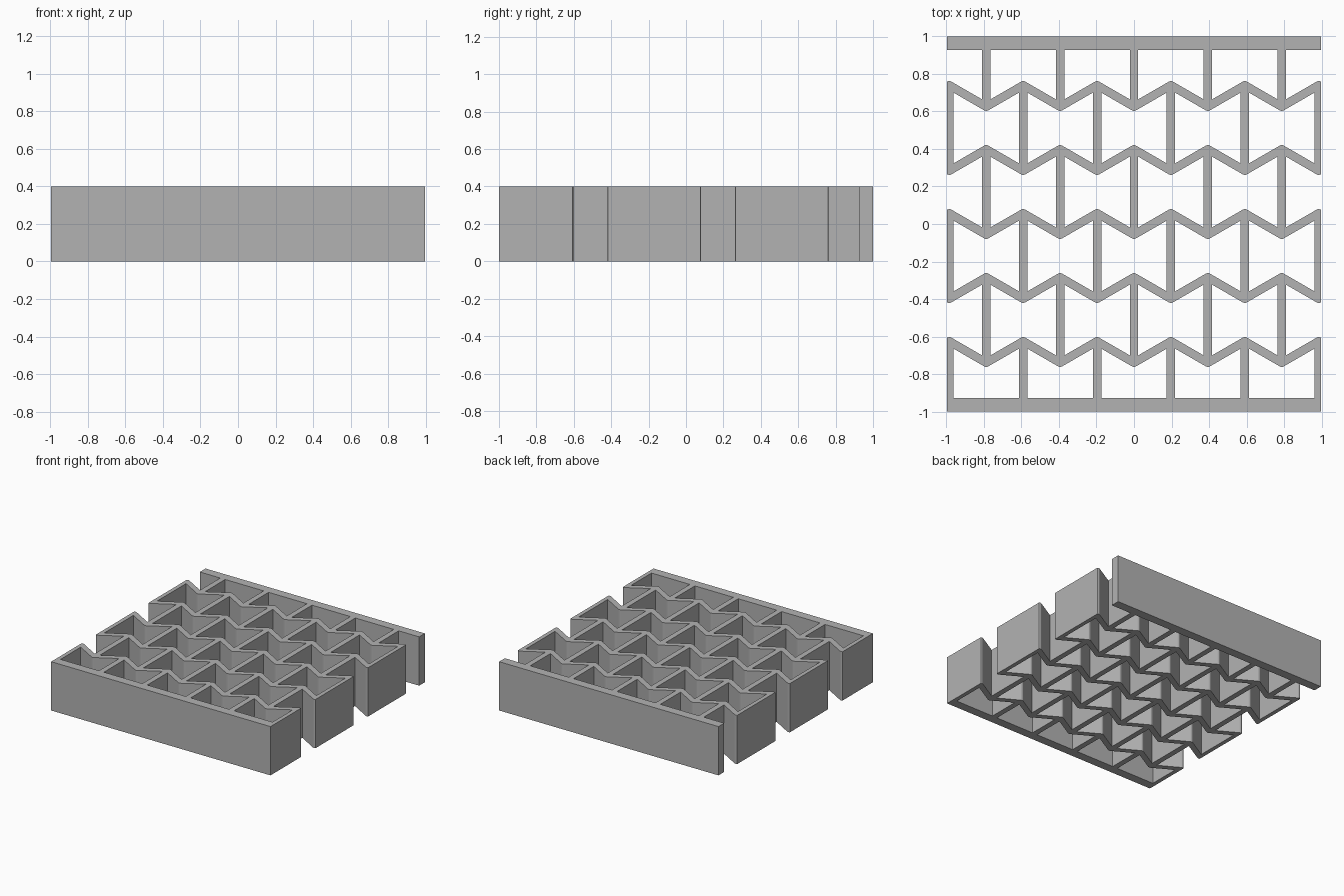
import bpy, bmesh, math

cube = bpy.data.objects.get("Cube")
if cube:
    bpy.data.objects.remove(cube, do_unlink=True)

HEIGHT = 0.4        # block height
HALF_X = 0.995      # half width of the block
PITCH = 0.1968      # half the spacing of the upright walls
ROW = 0.341         # spacing of the zigzag walls
R = 0.0225          # half wall thickness
RAIL = 0.926        # inner face of the end rails
SLOPE = math.radians(30)
RISE = PITCH * math.tan(SLOPE)

grey = bpy.data.materials.new("plain_grey")
grey.use_nodes = True
colour = (0.45, 0.45, 0.45, 1)
grey.diffuse_color = colour
grey.node_tree.nodes["Principled BSDF"].inputs["Base Color"].default_value = colour


def make_object(name, bm):
    bmesh.ops.recalc_face_normals(bm, faces=bm.faces)
    mesh = bpy.data.meshes.new(name)
    bm.to_mesh(mesh)
    bm.free()
    mesh.materials.append(grey)
    obj = bpy.data.objects.new(name, mesh)
    bpy.context.collection.objects.link(obj)
    return obj


def add_prism(bm, outline, z0, z1):
    face = bm.faces.new([bm.verts.new((x, y, z0)) for x, y in outline])
    grown = bmesh.ops.extrude_face_region(bm, geom=[face])["geom"]
    verts = [v for v in grown if isinstance(v, bmesh.types.BMVert)]
    bmesh.ops.translate(bm, verts=verts, vec=(0, 0, z1 - z0))


def cell_edge():
    """Upper edge of a cell, right to left, with a rounded inward point."""
    a = PITCH - R
    tip = ROW / 2 - RISE / 2
    corner = tip + a * math.tan(SLOPE) - R / math.cos(SLOPE)
    arc = [math.radians(-60 - 15 * i) for i in range(5)]
    return ([(a, corner)]
            + [(R * math.cos(t), tip + R * math.sin(t)) for t in arc]
            + [(-a, corner)])


# Solid block
bm = bmesh.new()
add_prism(bm, [(-HALF_X, -1), (HALF_X, -1), (HALF_X, 1), (-HALF_X, 1)], 0, HEIGHT)
lattice = make_object("bow_tie_lattice", bm)

# Bow-tie cells, with flat-ended ones beside the two rails
bm = bmesh.new()
edge = cell_edge()
a = PITCH - R
for band in range(-3, 3):
    cy = (band + 0.5) * ROW
    upper = [(x, cy + y) for x, y in edge]
    lower = [(-x, cy - y) for x, y in edge]
    if band == 2:
        upper = [(a, RAIL), (-a, RAIL)]
    if band == -3:
        lower = [(-a, -RAIL), (a, -RAIL)]
    for i in range(-5, 6):
        if (i + band) % 2:
            add_prism(bm, [(x + i * PITCH, y) for x, y in upper + lower],
                      -0.1, HEIGHT + 0.1)
cutter = make_object("cell_cutter", bm)
cutter.hide_render = True

# Cut the cells and discard the cutter
cut = lattice.modifiers.new("cells", "BOOLEAN")
cut.operation = "DIFFERENCE"
cut.solver = "EXACT"
cut.object = cutter
bpy.context.view_layer.objects.active = lattice
bpy.ops.object.modifier_apply(modifier=cut.name)
bpy.data.objects.remove(cutter, do_unlink=True)
